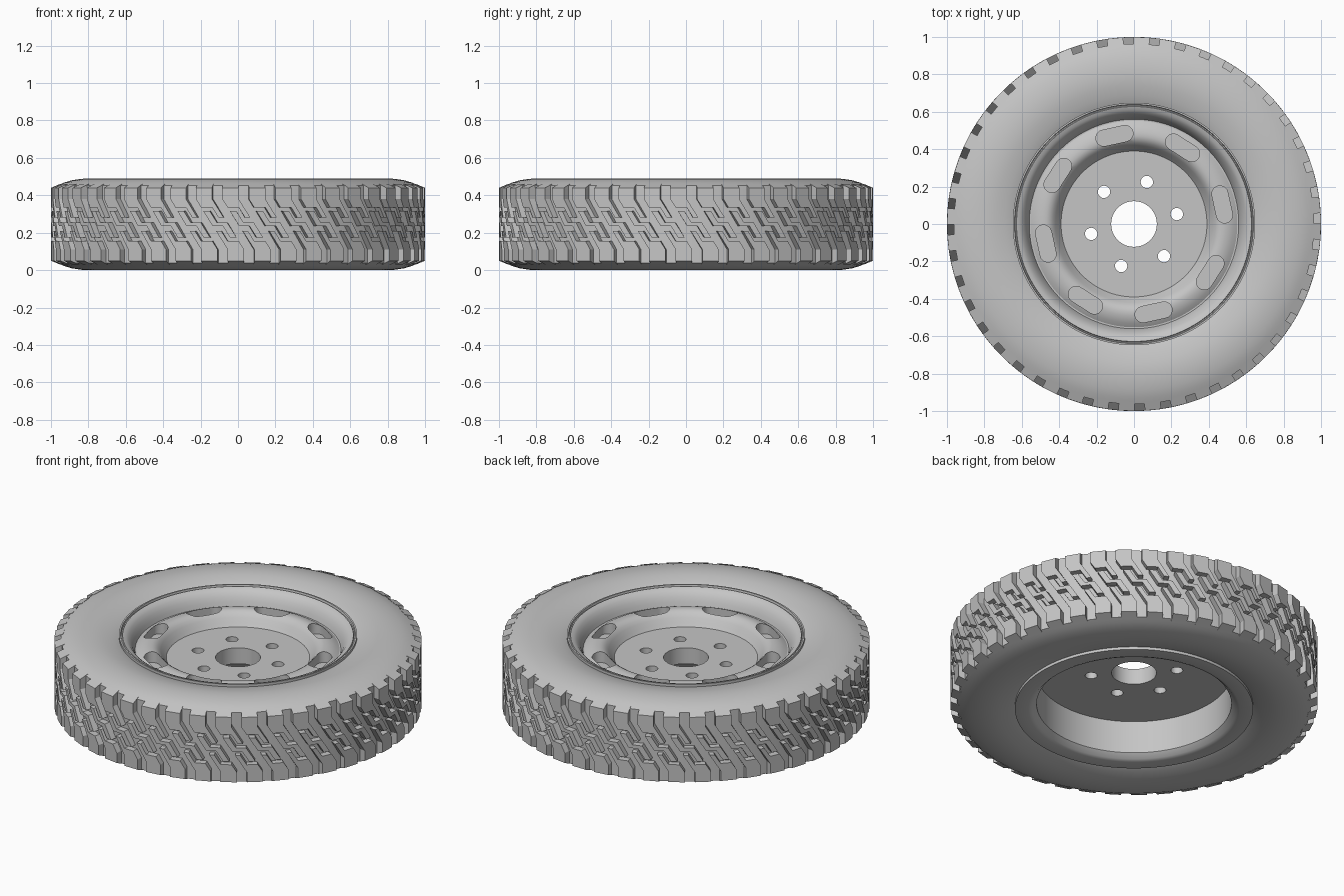
import bpy, bmesh, math
from math import sin, cos, radians, pi

if "Cube" in bpy.data.objects:
    bpy.data.objects.remove(bpy.data.objects["Cube"], do_unlink=True)

MID = 0.245       # mid height of the wheel
SEGMENTS = 128
PITCHES = 44      # tread repeats

grey = bpy.data.materials.new("plain_grey")
grey.use_nodes = True
grey.diffuse_color = (0.56, 0.56, 0.56, 1)
grey.node_tree.nodes["Principled BSDF"].inputs["Base Color"].default_value = (0.56, 0.56, 0.56, 1)


def make_object(name, bm):
    bmesh.ops.recalc_face_normals(bm, faces=bm.faces)
    mesh = bpy.data.meshes.new(name)
    bm.to_mesh(mesh)
    bm.free()
    mesh.materials.append(grey)
    obj = bpy.data.objects.new(name, mesh)
    bpy.context.collection.objects.link(obj)
    return obj


def activate(obj):
    bpy.ops.object.select_all(action='DESELECT')
    obj.select_set(True)
    bpy.context.view_layer.objects.active = obj


def smooth(obj, angle=30):
    activate(obj)
    bpy.ops.object.shade_smooth_by_angle(angle=radians(angle))


def lathe(name, profile):
    """Revolve a closed (radius, z) profile about the z axis."""
    bm = bmesh.new()
    rings = []
    for i in range(SEGMENTS):
        a = 2 * pi * i / SEGMENTS
        rings.append([bm.verts.new((r * cos(a), r * sin(a), z)) for r, z in profile])
    n = len(profile)
    for i, ring in enumerate(rings):
        nxt = rings[(i + 1) % SEGMENTS]
        for j in range(n):
            k = (j + 1) % n
            bm.faces.new((ring[j], nxt[j], nxt[k], ring[k]))
    return make_object(name, bm)


def prism(bm, lower, upper):
    """Solid between two matching loops of points."""
    a = [bm.verts.new(p) for p in lower]
    b = [bm.verts.new(p) for p in upper]
    bm.faces.new(a)
    bm.faces.new(b)
    for i in range(len(a)):
        j = (i + 1) % len(a)
        bm.faces.new((a[i], a[j], b[j], b[i]))


# Tyre carcass: rounded sidewall, mirrored top to bottom
side = [(0.63, 0.45), (0.655, 0.462), (0.69, 0.473), (0.74, 0.485), (0.79, 0.49),
        (0.84, 0.488), (0.89, 0.48), (0.93, 0.468), (0.963, 0.453)]
tyre = lathe("tyre", side + [(r, 2 * MID - z) for r, z in reversed(side)])
smooth(tyre)

# Rim: hub plate, raised ring, outer lip and hollow back
rim = lathe("rim", [
    (0.122, 0.335), (0.39, 0.335), (0.405, 0.355), (0.42, 0.378), (0.435, 0.395),
    (0.452, 0.406), (0.47, 0.41), (0.49, 0.409), (0.51, 0.404), (0.53, 0.396), (0.552, 0.382),
    (0.56, 0.382), (0.568, 0.405), (0.58, 0.43), (0.595, 0.45), (0.61, 0.462), (0.628, 0.468),
    (0.631, 0.462), (0.636, 0.462), (0.639, 0.474), (0.648, 0.474), (0.648, 0.015),
    (0.575, 0.012), (0.555, 0.02), (0.53, 0.045), (0.53, 0.24), (0.122, 0.24)])

# Cutters: rounded slots in the raised ring and bolt holes through the plate
bm = bmesh.new()


def capsule_cut(angle, radius, half_length, r, z0, z1, steps=10):
    outline = []
    for end in (1, -1):
        for i in range(steps + 1):
            t = pi * i / steps - (pi / 2 if end > 0 else -pi / 2)
            outline.append((r * cos(t) + end * half_length, r * sin(t)))
    if half_length == 0:
        outline = [(r * cos(2 * pi * i / 24), r * sin(2 * pi * i / 24)) for i in range(24)]
    loops = []
    for z in (z0, z1):
        loops.append([((radius + v) * cos(angle) - u * sin(angle),
                       (radius + v) * sin(angle) + u * cos(angle), z) for u, v in outline])
    prism(bm, *loops)


for i in range(8):
    capsule_cut(radians(12.5 + 45 * i), 0.483, 0.058, 0.043, 0.345, 0.5)
for i in range(6):
    capsule_cut(radians(13 + 60 * i), 0.235, 0, 0.033, 0.2, 0.36)
cutter = make_object("rim_cutter", bm)
cutter.hide_render = True
activate(rim)
mod = rim.modifiers.new("holes", 'BOOLEAN')
mod.operation = 'DIFFERENCE'
mod.solver = 'EXACT'
mod.object = cutter
bpy.ops.object.modifier_apply(modifier=mod.name)
bpy.data.objects.remove(cutter, do_unlink=True)
smooth(rim)

# Tread: shoulder lug and centre block outlines as (across, height from mid)
shoulder = [(-0.045, 0.195), (0.043, 0.195), (0.043, 0.135), (0.043, 0.035), (0.015, 0.035),
            (0.015, 0.09), (-0.045, 0.09), (-0.045, 0.135)]
half_block = [(-0.045, 0.07), (-0.01, 0.07), (-0.01, 0.01), (0.045, 0.01)]


def turned(points):
    return [(-s, -h) for s, h in points]


def lug_point(s, h, start, top):
    slant = -max(-0.135, min(0.135, h)) * 0.63
    a = start + s + slant
    r = 1.0 if top else 0.95
    if not top and abs(h) > 0.18:    # shoulder ends lean out to the sidewall
        h += math.copysign(0.021, h)
    return (r * cos(a), r * sin(a), MID + h)


bm = bmesh.new()
for i in range(PITCHES):
    start = radians(100.8) + 2 * pi * i / PITCHES
    for shape in (shoulder, half_block + turned(half_block), turned(shoulder)):
        prism(bm, *[[lug_point(s, h, start, top) for s, h in shape] for top in (False, True)])
make_object("tread_lugs", bm)
